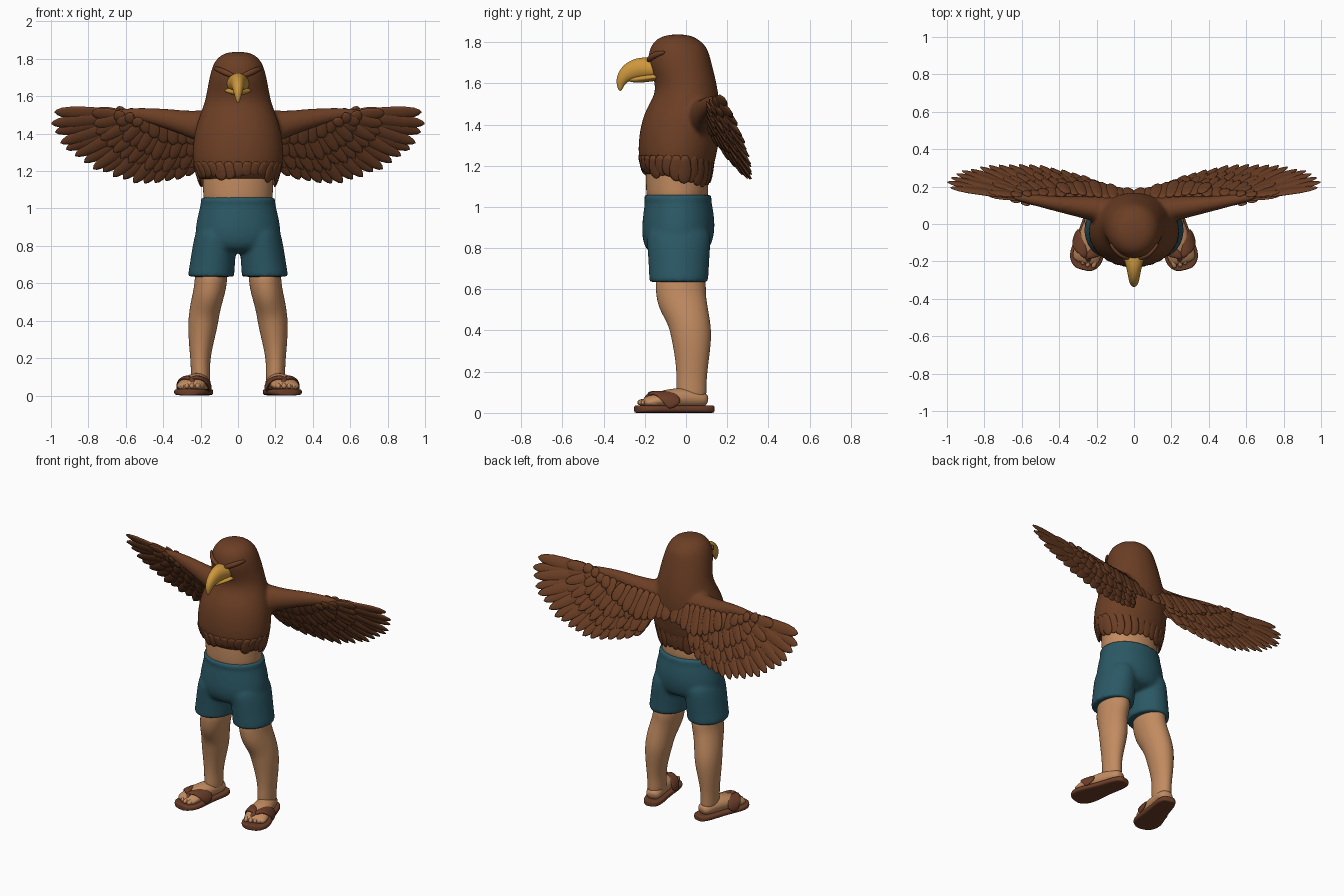
import bpy, bmesh, math, random
from mathutils import Vector, Matrix

random.seed(4)
cube = bpy.data.objects.get("Cube")
if cube:
    bpy.data.objects.remove(cube, do_unlink=True)

X, Y = Vector((1, 0, 0)), Vector((0, 1, 0))


def material(name, rgb):
    m = bpy.data.materials.new(name)
    m.use_nodes = True
    m.diffuse_color = (*rgb, 1)
    bsdf = m.node_tree.nodes["Principled BSDF"]
    bsdf.inputs["Base Color"].default_value = (*rgb, 1)
    bsdf.inputs["Roughness"].default_value = 0.8
    return m


FEATHER = material("feather brown", (0.150, 0.049, 0.018))
SKIN = material("tan skin", (0.54, 0.26, 0.118))
TEAL = material("teal cloth", (0.024, 0.098, 0.130))
BEAK = material("golden beak", (0.61, 0.31, 0.045))
LEATHER = material("sandal brown", (0.15, 0.048, 0.022))


def sweep(bm, pts, side=X, segs=16, square=1.0):
    """Loft elliptical rings (x, y, z, half width, half depth) along a path."""
    centres = [Vector(p[:3]) for p in pts]
    rings = []
    for i, p in enumerate(pts):
        t = (centres[min(i + 1, len(pts) - 1)] - centres[max(i - 1, 0)]).normalized()
        n = t.cross(side).normalized()
        s = n.cross(t)
        ring = []
        for k in range(segs):
            a = math.tau * k / segs
            c, d = math.cos(a), math.sin(a)
            c = math.copysign(abs(c) ** square, c)
            d = math.copysign(abs(d) ** square, d)
            ring.append(bm.verts.new(centres[i] + s * c * p[3] + n * d * p[4]))
        rings.append(ring)
    for r, q in zip(rings, rings[1:]):
        for k in range(segs):
            j = (k + 1) % segs
            bm.faces.new((r[k], r[j], q[j], q[k]))
    bm.faces.new(rings[0][::-1])
    bm.faces.new(rings[-1])


def finish(bm, name, mat, mirror=False, subdiv=2, blend=0, matrix=None):
    """Turn a bmesh into a smooth shaded object."""
    if matrix:
        bmesh.ops.transform(bm, matrix=matrix, verts=bm.verts)
    bmesh.ops.recalc_face_normals(bm, faces=bm.faces)
    for f in bm.faces:
        f.smooth = True
    mesh = bpy.data.meshes.new(name)
    bm.to_mesh(mesh)
    bm.free()
    mesh.materials.append(mat)
    ob = bpy.data.objects.new(name, mesh)
    bpy.context.collection.objects.link(ob)
    if mirror:
        ob.modifiers.new("Mirror", "MIRROR").use_mirror_merge = False
    if subdiv:
        sub = ob.modifiers.new("Subdivision", "SUBSURF")
        sub.levels = sub.render_levels = subdiv
    if blend:
        rem = ob.modifiers.new("Blend", "REMESH")
        rem.mode, rem.voxel_size, rem.use_smooth_shade = "VOXEL", blend, True
        sm = ob.modifiers.new("Smooth", "SMOOTH")
        sm.factor, sm.iterations = 0.5, 8
    return ob


def part(name, mat, paths, side=X, square=1.0, **options):
    bm = bmesh.new()
    for pts in paths:
        sweep(bm, pts, side, square=square)
    return finish(bm, name, mat, **options)


def upright(rows):
    """Rows of (z, centre y, half width, half depth) on the centre line."""
    return [(0, cy, z, rx, ry) for z, cy, rx, ry in rows]


# Feathered head, torso and shoulders blended together
bm = bmesh.new()
sweep(bm, upright([
    (1.838, -.04, .03, .03), (1.828, -.04, .085, .085), (1.79, -.04, .128, .135),
    (1.73, -.042, .15, .157), (1.65, -.012, .166, .148), (1.57, .002, .18, .155),
    (1.49, .0, .212, .175), (1.40, -.022, .24, .198), (1.30, -.04, .25, .198),
    (1.22, -.046, .245, .19), (1.17, -.048, .215, .167), (1.14, -.048, .18, .14)]))
for s in (-1, 1):
    sweep(bm, [(s * x, y, z, a, b) for x, y, z, a, b in [
        (.04, .06, 1.41, .08, .12), (.16, .075, 1.435, .078, .098), (.27, .09, 1.455, .06, .068),
        (.40, .105, 1.485, .043, .052), (.54, .13, 1.508, .03, .036),
        (.68, .15, 1.512, .014, .016)]], Y)
finish(bm, "feathered_body", FEATHER, blend=.011)

# Bare waist
part("waist", SKIN, [upright([
    (1.22, -.045, .19, .153), (1.16, -.045, .193, .153),
    (1.08, -.043, .19, .155), (1.0, -.04, .19, .15)])])

# Brow ridges and hooked beak
part("brow", FEATHER, [[(.02, -.182, 1.708, .012, .012), (.06, -.176, 1.722, .016, .014),
                        (.10, -.147, 1.742, .016, .012), (.13, -.10, 1.752, .008, .008)]],
     side=Vector((0, 0, 1)), mirror=True)
part("upper_beak", BEAK, [[
    (0, -.12, 1.665, .065, .05), (0, -.165, 1.670, .062, .053), (0, -.215, 1.674, .046, .056),
    (0, -.265, 1.662, .035, .05), (0, -.303, 1.635, .028, .037),
    (0, -.320, 1.60, .018, .022), (0, -.320, 1.562, .006, .008)]])
part("lower_beak", BEAK, [[
    (0, -.12, 1.632, .07, .018), (0, -.16, 1.63, .076, .02), (0, -.215, 1.622, .045, .02),
    (0, -.265, 1.618, .022, .014), (0, -.285, 1.618, .008, .006)]])

# Shorts: hips, two legs and a waistband blended together
hips = upright([(1.06, -.04, .19, .155), (1.055, -.04, .196, .16), (1.0, -.038, .21, .17),
                (.92, -.035, .23, .182), (.84, -.042, .236, .178), (.76, -.035, .22, .145)])
band = upright([(1.062, -.04, .198, .162), (1.058, -.04, .203, .167),
                (1.03, -.04, .208, .171), (1.025, -.04, .2, .164)])
short_legs = [[(s * x, -.035, z, rx, ry) for x, z, rx, ry in [
    (.11, .92, .10, .16), (.124, .82, .118, .158), (.134, .72, .122, .15),
    (.143, .65, .126, .147), (.143, .638, .126, .147), (.143, .634, .124, .145)]]
    for s in (-1, 1)]
part("shorts", TEAL, [hips, band] + short_legs, blend=.011)

# Legs
part("leg", SKIN, [[
    (.14, -.03, .70, .088, .122), (.145, -.025, .60, .089, .126), (.158, -.02, .54, .085, .122),
    (.178, .012, .46, .083, .104), (.188, .027, .38, .082, .102), (.198, .03, .28, .067, .086),
    (.202, .028, .18, .052, .074), (.200, .025, .11, .053, .076), (.20, .03, .05, .05, .07)]],
    mirror=True)

# Feet and sandals, shaped along y and then turned outwards
turn = Matrix.Translation((.225, -.055, 0)) @ Matrix.Rotation(math.radians(14), 4, "Z")
foot = dict(mirror=True, matrix=turn)
part("foot", SKIN, [[(0, y, z, w, h) for y, z, w, h in [
    (.165, .055, .035, .028), (.13, .068, .053, .045), (.05, .072, .06, .052),
    (-.03, .07, .07, .048), (-.10, .058, .078, .038), (-.14, .05, .074, .028),
    (-.16, .045, .058, .015)]]], **foot)
part("toes", SKIN, [[(v, back, .052, .014, .016), (v, front + .02, .052, .016, .018),
                     (v, front, .048, .008, .009)]
                    for v, back, front in [(-.05, -.11, -.175), (-.018, -.11, -.178),
                                           (.01, -.11, -.172), (.036, -.10, -.162),
                                           (.058, -.09, -.145)]], **foot)
part("sandal_sole", LEATHER, [[(0, y, .0185, w, .0185) for y, w in [
    (.195, .025), (.185, .045), (.14, .066), (.05, .068), (-.03, .08),
    (-.11, .095), (-.16, .083), (-.188, .055), (-.197, .03)]]], square=.5, **foot)
part("sandal_straps", LEATHER, [[
    (0, -.13, .085, .012, .012), (s * .02, -.105, .098, .024, .012),
    (s * .054, -.07, .092, .042, .012), (s * .079, -.035, .065, .045, .011),
    (s * .084, -.015, .03, .038, .01)] for s in (-1, 1)], side=Y, **foot)
part("toe_post", LEATHER, [[(-.028, -.15, .03, .008, .01), (-.02, -.142, .07, .01, .012),
                            (0, -.115, .096, .02, .012)]], **foot)


def feather(bm, root, tip, normal, width, thick):
    """Flat tapering feather with a rounded tip."""
    d = tip - root
    profile = [(0, .4), (.2, .8), (.5, 1), (.75, .95), (.9, .7), (.97, .4), (1, .08)]
    pts = [(*(root + d * t), width * w, thick * max(w, .3)) for t, w in profile]
    sweep(bm, pts, normal.cross(d).normalized(), segs=8)


def along(poly, t):
    """Point at fraction t of a polyline's length."""
    pts = [Vector(p) for p in poly]
    spans = [(b - a).length for a, b in zip(pts, pts[1:])]
    left = t * sum(spans)
    for a, b, s in zip(pts, pts[1:], spans):
        if left <= s:
            return a.lerp(b, left / s)
        left -= s
    return pts[-1]


# Ragged feather hem around the waist
bm = bmesh.new()
for i in range(28):
    a = math.tau * i / 28
    c, s = math.cos(a), math.sin(a)
    low = 1.135 - .03 * s + random.uniform(-.018, .018)
    feather(bm, Vector((c * .238, -.046 + s * .183, 1.25)),
            Vector((c * .20, -.045 + s * .16, low)), Vector((c, s, 0)), .036, .008)
finish(bm, "feather_hem", FEATHER, subdiv=0)

# Wing feathers lie on a plane that slopes back
FRONT = Vector((.15, -1, -.5)).normalized()


def on_wing(p, layer):
    x, z = p
    return Vector((x, .04 + .15 * x + .5 * (1.53 - z), z)) + FRONT * layer


arm = [(.60, 1.50), (.45, 1.49), (.30, 1.45), (.15, 1.40)]
shoulder = [(.36, 1.47), (.20, 1.46), (.03, 1.44)]
flight = [(.98, 1.515), (1.0, 1.45), (.92, 1.31), (.75, 1.20), (.55, 1.13), (.35, 1.15), (.22, 1.20)]
long_cover = [(.78, 1.51), (.75, 1.39), (.62, 1.27), (.45, 1.20), (.20, 1.23)]
mid_cover = [(.66, 1.51), (.61, 1.38), (.45, 1.27), (.16, 1.30)]
short_cover = [(.55, 1.49), (.46, 1.39), (.30, 1.35), (.14, 1.36)]
shoulder_cover = [(.40, 1.36), (.22, 1.29), (.04, 1.32)]


def wing_row(name, roots, tips, count, width, layer, thick=.008):
    bm = bmesh.new()
    for i in range(count):
        t = i / (count - 1)
        lift = layer + .003 * (i % 2)
        tip = along(tips, t) + Vector((0, random.uniform(-.008, .008)))
        feather(bm, on_wing(along(roots, t), lift), on_wing(tip, lift), FRONT, width, thick)
    finish(bm, name, FEATHER, mirror=True, subdiv=0)


wing_row("flight_feathers", arm, flight, 18, .04, 0, .01)
for face, step in (("front", .011), ("back", -.008)):
    wing_row(face + "_long_coverts", arm, long_cover, 16, .036, step)
    wing_row(face + "_middle_coverts", arm, mid_cover, 14, .034, step * 2)
    wing_row(face + "_short_coverts", arm, short_cover, 10, .034, step * 3)
wing_row("shoulder_coverts", shoulder, shoulder_cover, 9, .036, -.045)
